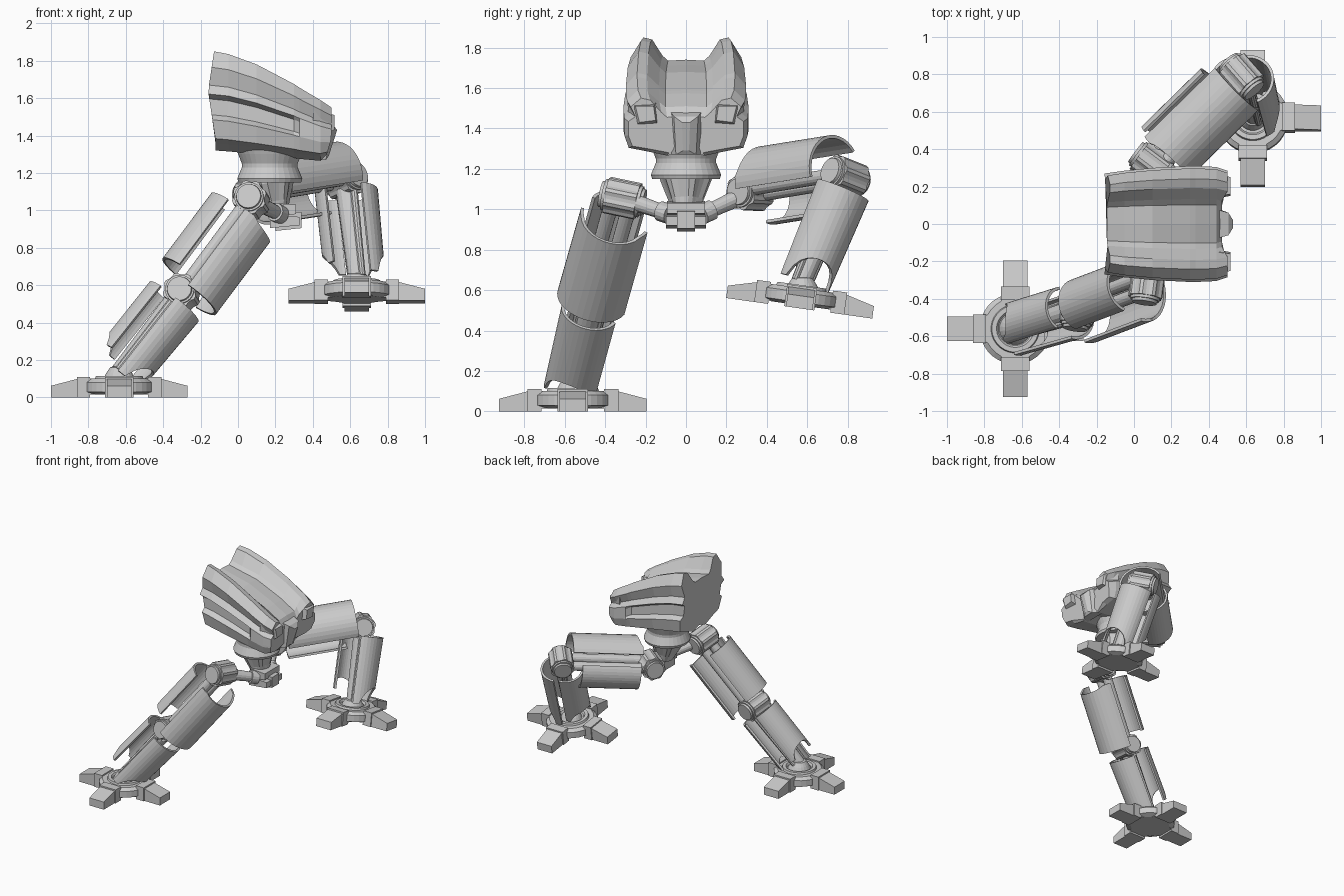
import bpy, bmesh
from math import sin, cos, pi, radians
from mathutils import Vector as V, Matrix

if "Cube" in bpy.data.objects:
    bpy.data.objects.remove(bpy.data.objects["Cube"])


def add(name, verts, faces, mat=None):
    me = bpy.data.meshes.new(name)
    me.from_pydata([tuple(v) for v in verts], [], faces)
    bm = bmesh.new()
    bm.from_mesh(me)
    bmesh.ops.recalc_face_normals(bm, faces=bm.faces)
    bm.to_mesh(me)
    bm.free()
    ob = bpy.data.objects.new(name, me)
    if mat:
        me.transform(mat)
    bpy.context.collection.objects.link(ob)
    return ob


def frame(d, n):
    """Axes: along d, front n (made square to d), side."""
    d = V(d).normalized()
    n = V(n)
    n = (n - d * n.dot(d)).normalized()
    return d, n, d.cross(n)


def loft(name, rings, mat=None):
    k = len(rings[0])
    faces = [(i * k + j, i * k + (j + 1) % k, (i + 1) * k + (j + 1) % k, (i + 1) * k + j)
             for i in range(len(rings) - 1) for j in range(k)]
    faces += [tuple(range(k)), tuple(range((len(rings) - 1) * k, len(rings) * k))]
    return add(name, [p for r in rings for p in r], faces, mat)


def turned(name, p, d, profile, seg=24, rib=0.0, mat=None):
    """Lathe of (distance, radius) along d from p; rib cuts grooves round it."""
    d = V(d).normalized()
    d, a, b = frame(d, (0.31, 0.2, 0.9) if abs(d.z) < .9 else (1, 0, 0))
    rings = []
    for t, r in profile:
        ring = []
        for i in range(seg):
            w = 2 * pi * (i + .5) / seg
            q = r - (rib if (i // 2) % 2 and r > .08 else 0)
            ring.append(V(p) + d * t + (a * cos(w) + b * sin(w)) * q)
        rings.append(ring)
    return loft(name, rings, mat)


def rod(name, p, q, r0, r1, seg=16):
    p, q = V(p), V(q)
    return turned(name, p, q - p, [(0, r0), ((q - p).length, r1)], seg)


def shell(name, p, d, n, r, t0, t1, off, half=90, cut0=0, cut1=0, r1=None, seg=16):
    """Curved armour plate facing n; cut0/cut1 notch the middle of its ends."""
    d, n, s = frame(d, n)
    r1 = r1 or r
    verts = []
    for i in range(seg + 1):
        u = 2 * i / seg - 1
        w = radians(half) * u
        arch = max(0, 1 - (u / .7) ** 2) ** .5
        for t, rad in ((t0 + cut0 * arch, r), (t1 - cut1 * arch, r1)):
            verts.append(V(p) + d * t + n * (off + rad * cos(w)) + s * rad * sin(w))
    ob = add(name, verts, [(2 * i, 2 * i + 2, 2 * i + 3, 2 * i + 1) for i in range(seg)])
    m = ob.modifiers.new("thickness", 'SOLIDIFY')
    m.thickness = .016
    m.offset = 0
    return ob


def hub(name, c, axis):
    a = V(axis).normalized()
    turned(name, V(c) - a * .11, a,
           [(0, .045), (0, .065), (.015, .068), (.015, .078), (.03, .078), (.03, .093), (.19, .093),
            (.19, .078), (.205, .078), (.205, .068), (.22, .065), (.22, .045)], 32, .009)


def box_ring(x, w, z0, z1):
    return [V((x, -w, z0)), V((x, w, z0)), V((x, w, z1)), V((x, -w, z1))]


def foot(name, mat):
    turned(name + "_plate", (0, 0, 0), (0, 0, 1),
           [(.015, .15), (.03, .19), (.08, .19), (.1, .165), (.1, .13), (.115, .125), (.115, .1), (.1, .09)],
           32, mat=mat)
    for k in range(4):
        m = mat @ Matrix.Rotation(k * pi / 2, 4, 'Z')
        loft(name + "_toe_root", [box_ring(.06, .11, .015, .1), box_ring(.16, .07, .015, .1)], m)
        loft(name + "_toe_collar", [box_ring(.155, .075, .0, .11), box_ring(.225, .075, .0, .11)], m)
        loft(name + "_toe", [box_ring(.22, .066, 0, .1), box_ring(.365, .066, 0, .062)], m)


def leg(name, hip, knee, ankle, hip_axis, axis, thigh_n, thigh_m, shin_n, shin_m, foot_mat, half, start):
    hip, knee, ankle = V(hip), V(knee), V(ankle)
    a = V(axis).normalized()
    hub(name + "_hip_joint", hip, hip_axis)
    hub(name + "_knee_joint", knee, a)
    # thigh: twin bars, large front plate, small rear plate
    for k in (-.045, .045):
        rod(name + "_thigh_bar", hip + a * k, knee + a * k, .038, .034)
    d = knee - hip
    shell(name + "_thigh_front_plate", hip, d, thigh_n, .17, start, .62, .04, half, cut0=.03)
    shell(name + "_thigh_rear_plate", hip, d, thigh_m, .135, .1, .545, .05, 72)
    # shin: tapered core, pistons and two plates
    d = ankle - knee
    rod(name + "_shin_core", knee, ankle, .06, .045)
    for k in (-.06, .06):
        rod(name + "_shin_piston", knee + a * k, ankle + a * k * .8, .022, .018, 10)
    shell(name + "_shin_plate", knee, d, shin_n, .135, .07, .575, .025, 85, cut1=.13, r1=.125)
    shell(name + "_calf_plate", knee, d, shin_m, .115, .06, .49, .05, 72, cut1=.08)
    # ankle and foot
    turned(name + "_ankle", ankle - V((0, 0, .07)), (0, 0, 1),
           [(.0, .085), (.03, .085), (.06, .07), (.09, .05), (.1, .02)], 20)
    foot(name + "_foot", foot_mat)


# legs
HIPS = ((.07, -.315, 1.055), (.095, .32, 1.085))
leg("rear_leg", HIPS[0], (-.3, -.455, .56), (-.635, -.56, .14), (.13, .96, -.2), (.13, .96, -.2),
    (.76, -.28, -.48), (-.78, .05, .55), (.75, -.3, -.5), (-.75, .2, .5),
    Matrix.Translation((-.635, -.56, 0)), 84, .1)
leg("front_leg", HIPS[1], (.575, .79, 1.16), (.635, .575, .64), (-.8, .6, -.03), (-.66, .75, -.3),
    (.26, -.27, .92), (-.54, .57, -.62), (.95, .3, -.05), (-.9, .25, -.1),
    Matrix.Translation((.635, .56, .51)) @ Matrix.Rotation(radians(-8), 4, 'X'), 78, .09)

# pelvis: block, collars and hip arms
for nm, x0, x1, w, z0, z1 in (("pelvis_block", .17, .33, .1, .905, .975), ("pelvis_cover", .2, .34, .045, .89, 1.0),
                              ("pelvis_top", .18, .31, .095, .965, 1.04)):
    loft(nm, [box_ring(x0, w, z0, z1), box_ring(x1, w, z0 + .015, z1 - .01)])
for s, hip in zip((-1, 1), HIPS):
    inner = V((.23, s * .08, .975))
    rod("hip_arm", inner, hip, .035, .045)
    rod("hip_collar", inner, inner.lerp(V(hip), .2), .05, .05)

# waist: flared ring over a ribbed cone
turned("waist_cone", (.2, 0, 1.0), (-.03, 0, .17),
       [(0, .07), (.05, .09), (.15, .13), (.17, .13)], 24, .012)
turned("waist_ring", (.17, 0, 1.15), (0, 0, 1),
       [(0, .13), (0, .168), (.02, .175), (.08, .15), (.1, .15), (.15, .17), (.18, .18)], 32)

# body hull: sections along x (x, horn top, valley, bottom, half width, groove depth)
stations = [(-.14, 1.85, 1.74, 1.32, .27, .13), (-.05, 1.835, 1.715, 1.315, .285, .15),
            (.1, 1.78, 1.68, 1.30, .30, .14), (.3, 1.675, 1.59, 1.28, .31, .11),
            (.33, 1.655, 1.575, 1.275, .31, 0), (.44, 1.59, 1.51, 1.265, .305, 0),
            (.5, 1.55, 1.46, 1.28, .285, 0)]
rings = []
for i, (x, top, val, bot, w, g) in enumerate(stations):
    h = top - bot
    half = [(.33 * w, val - .005), (.43 * w, val + .02), (.62 * w, top - .01), (.78 * w, top)]
    half += [(u * w, bot + f * h) for u, f in
             ((.96, .84), (.88, .66), (1, .57), (1 - g, .52), (1 - g, .36), (1, .31), (.93, .12), (.65, .07), (.3, 0))]
    pts = [(0, val)] + half + [(0, bot + .025)] + [(-y, z) for y, z in reversed(half)]
    ring = []
    for y, z in pts:
        f = (z - bot) / h
        lean = 0
        if i == 0:      # back face bulges at mid height, horns lean forward
            lean = .02 - .04 * max(0, 1 - abs(f - .6) / .5)
        if i == 6:      # front face tucks in at the bottom and between the cheeks
            lean = -.03 * max(0, .4 - f) / .4 - (.03 if abs(y) < .13 else 0)
        ring.append(V((x + lean, y, z)))
    rings.append(ring)
loft("body_hull", rings)

# cheeks and nose on the front face
for s in (-1, 1):
    loft("front_cheek", [[V((.4, s * y, z)) for y, z in ((.13, 1.4), (.28, 1.38), (.29, 1.54), (.14, 1.54))],
                         [V((.515, s * y, z)) for y, z in ((.15, 1.44), (.23, 1.43), (.25, 1.51), (.16, 1.51))]])
loft("nose", [[V((.4, y, z)) for y, z in ((-.1, 1.27), (.1, 1.27), (.09, 1.5), (-.09, 1.5))],
              [V((x, y, z)) for x, y, z in ((.47, -.05, 1.27), (.47, .05, 1.27), (.505, .06, 1.46), (.505, -.06, 1.46))],
              [V((x, y, z)) for x, y, z in ((.485, -.015, 1.29), (.485, .015, 1.29), (.53, .02, 1.43), (.53, -.02, 1.43))]])
